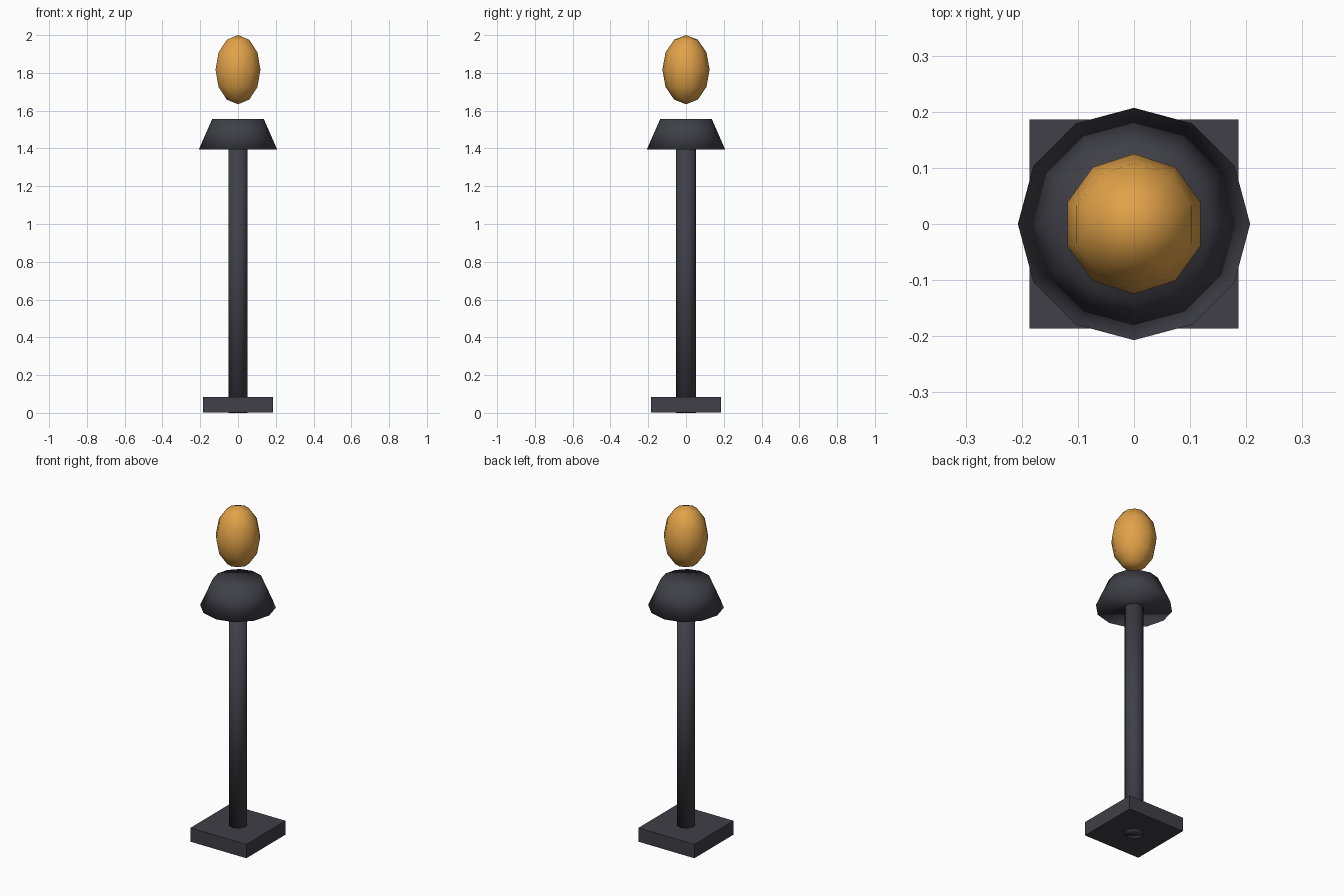
import bpy, bmesh
from mathutils import Matrix

if "Cube" in bpy.data.objects:
    bpy.data.objects.remove(bpy.data.objects["Cube"])


def material(name, rgb):
    m = bpy.data.materials.new(name)
    m.diffuse_color = (*rgb, 1)
    m.use_nodes = True
    m.node_tree.nodes["Principled BSDF"].inputs["Base Color"].default_value = m.diffuse_color
    return m


iron = material("dark iron", (0.05, 0.05, 0.063))
amber = material("amber glow", (0.75, 0.36, 0.065))


def finish(name, bm, mat, smooth):
    bmesh.ops.recalc_face_normals(bm, faces=bm.faces)
    for f in bm.faces:
        f.smooth = smooth
    me = bpy.data.meshes.new(name)
    bm.to_mesh(me)
    bm.free()
    me.materials.append(mat)
    ob = bpy.data.objects.new(name, me)
    bpy.context.collection.objects.link(ob)
    return ob


def frustum(name, sides, r_low, r_high, z0, z1, mat):
    bm = bmesh.new()
    bmesh.ops.create_cone(bm, cap_ends=True, segments=sides,
                          radius1=r_low, radius2=r_high, depth=z1 - z0,
                          matrix=Matrix.Translation((0, 0, (z0 + z1) / 2)))
    return finish(name, bm, mat, True)


# Square foot
bm = bmesh.new()
bmesh.ops.create_cube(bm, size=1)
bmesh.ops.scale(bm, vec=(0.372, 0.372, 0.083), verts=bm.verts)
bmesh.ops.translate(bm, vec=(0, 0, 0.0435), verts=bm.verts)
finish("base", bm, iron, False)

# Post, running through the foot up into the collar
frustum("post", 10, 0.052, 0.052, 0.0, 1.42, iron)

# Flared collar
frustum("collar", 12, 0.207, 0.137, 1.395, 1.555, iron)

# Egg-shaped lamp floating above the collar
bm = bmesh.new()
bmesh.ops.create_uvsphere(bm, u_segments=10, v_segments=6, radius=1)
bmesh.ops.scale(bm, vec=(0.125, 0.125, 0.183), verts=bm.verts)
bmesh.ops.translate(bm, vec=(0, 0, 1.817), verts=bm.verts)
finish("lamp", bm, amber, True)
